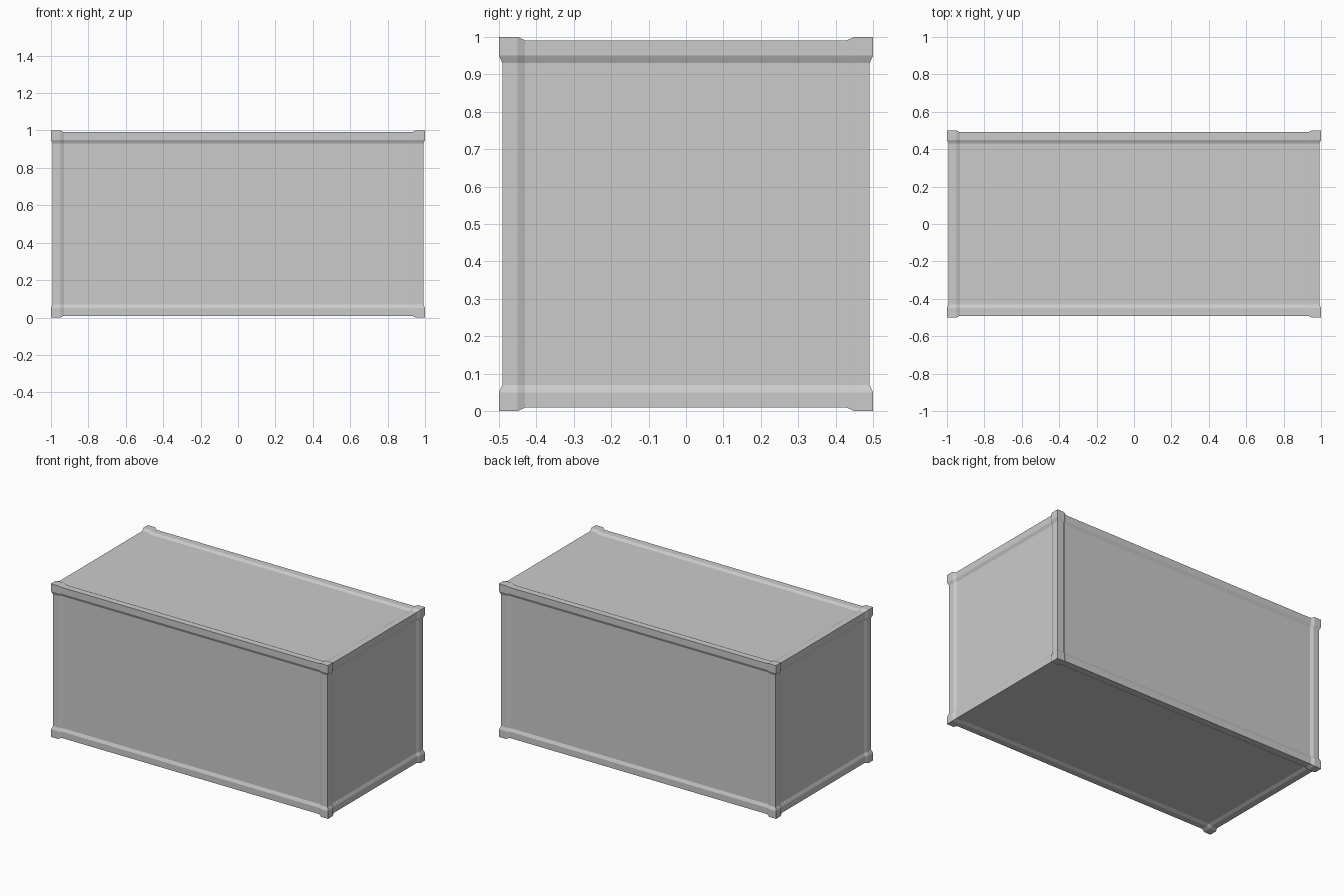
import bpy, bmesh
from mathutils import Vector

if "Cube" in bpy.data.objects:
    bpy.data.objects.remove(bpy.data.objects["Cube"])

HALF = Vector((1.0, 0.5, 0.5))   # half sizes of the container
RIM = 0.05                       # width of the corner and edge rails
SLOPE = 0.07                     # where the bevelled step ends
STEP = 0.009                     # corner -> rail -> panel recess

# Block sliced along each axis at the rail and slope lines
bm = bmesh.new()
bmesh.ops.create_cube(bm, size=2)
bmesh.ops.scale(bm, vec=HALF, verts=bm.verts)
for axis in range(3):
    normal = Vector([float(i == axis) for i in range(3)])
    for sign in (-1, 1):
        for margin in (RIM, SLOPE):
            co = normal * sign * (HALF[axis] - margin)
            bmesh.ops.bisect_plane(bm, geom=bm.verts[:] + bm.edges[:] + bm.faces[:],
                                   dist=1e-5, plane_co=co, plane_no=normal)

# Recess rails by one step and panels by two, leaving the corners proud
for v in bm.verts:
    outer = [abs(v.co[i]) > HALF[i] - 1e-4 for i in range(3)]
    inner = [abs(v.co[i]) < HALF[i] - (RIM + SLOPE) / 2 for i in range(3)]
    depth = STEP * sum(inner)
    for i in range(3):
        if outer[i]:
            v.co[i] -= depth if v.co[i] > 0 else -depth

bmesh.ops.translate(bm, vec=(0, 0, HALF.z), verts=bm.verts)
bmesh.ops.recalc_face_normals(bm, faces=bm.faces)

mesh = bpy.data.meshes.new("container_body")
bm.to_mesh(mesh)
bm.free()
bpy.context.collection.objects.link(bpy.data.objects.new("container_body", mesh))
